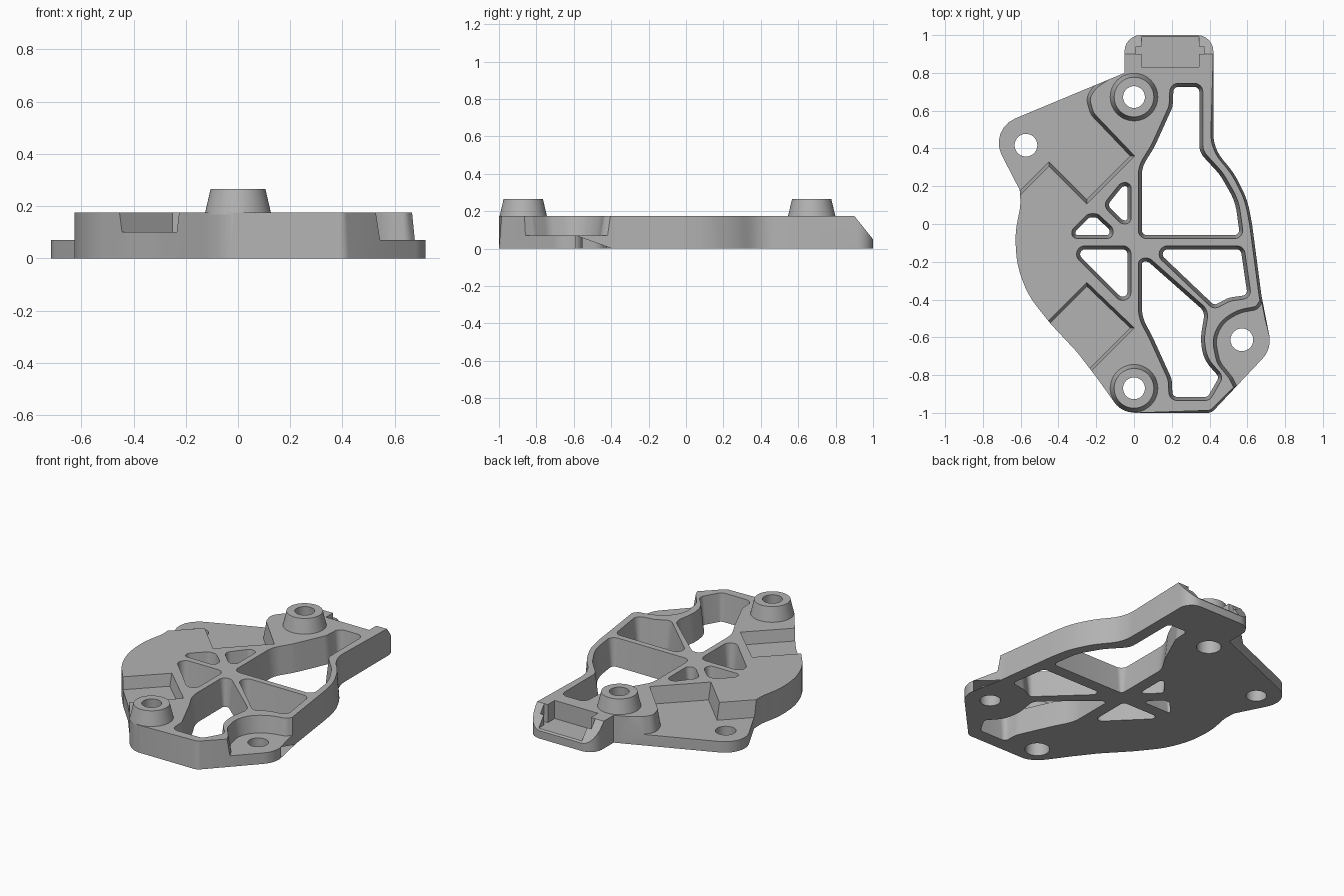
import bpy, bmesh, math
from mathutils import Vector

if "Cube" in bpy.data.objects:
    bpy.data.objects.remove(bpy.data.objects["Cube"])

TOP = 0.175

grey = bpy.data.materials.new("light_grey")
grey.use_nodes = True
tone = (0.45, 0.45, 0.45, 1)
grey.diffuse_color = tone
grey.node_tree.nodes["Principled BSDF"].inputs["Base Color"].default_value = tone


def rounded(points, radius):
    """Fillet a polygon; a third value on a point overrides the radius."""
    pts = [Vector(p[:2]) for p in points]
    out = []
    for i, p in enumerate(pts):
        r = points[i][2] if len(points[i]) > 2 else radius
        a, b = pts[i - 1] - p, pts[(i + 1) % len(pts)] - p
        half = a.angle(b) / 2
        if r == 0 or half > 1.55:
            out.append(p)
            continue
        t = min(r / math.tan(half), 0.46 * a.length, 0.46 * b.length)
        s, e = p + a.normalized() * t, p + b.normalized() * t
        c = p + (a.normalized() + b.normalized()).normalized() * t / math.cos(half)
        sweep = (s - c).angle_signed(e - c)
        rad, start = (s - c).length, math.atan2(s.y - c.y, s.x - c.x)
        n = 6
        for k in range(n + 1):
            ang = start - sweep * k / n
            out.append(c + rad * Vector((math.cos(ang), math.sin(ang))))
    area = sum(p.cross(q) for p, q in zip(out, out[1:] + out[:1]))
    return out if area > 0 else out[::-1]


def grown(pts, d, rule):
    """Push a counterclockwise polygon outwards by d where the rule holds."""
    out = []
    for i, p in enumerate(pts):
        a = (p - pts[i - 1]).normalized()
        b = (pts[(i + 1) % len(pts)] - p).normalized()
        n1, n2 = Vector((a.y, -a.x)), Vector((b.y, -b.x))
        m = (n1 + n2) / max(0.4, 1 + n1.dot(n2))
        out.append(p + m * d if rule(p) else p)
    return out


def prism(name, points, z0, z1, radius=0.0, draft=0.0, rule=lambda p: True):
    low = rounded(points, radius)
    high = grown(low, draft, rule)
    bm = bmesh.new()
    lo = [bm.verts.new((p.x, p.y, z0)) for p in low]
    hi = [bm.verts.new((p.x, p.y, z1)) for p in high]
    bm.faces.new(lo[::-1])
    bm.faces.new(hi)
    for i in range(len(lo)):
        j = (i + 1) % len(lo)
        bm.faces.new((lo[i], lo[j], hi[j], hi[i]))
    return finish(name, bm)


def cone(name, x, y, z0, z1, r0, r1):
    bm = bmesh.new()
    bmesh.ops.create_cone(bm, cap_ends=True, segments=48, radius1=r0, radius2=r1, depth=z1 - z0)
    bmesh.ops.translate(bm, verts=bm.verts, vec=(x, y, (z0 + z1) / 2))
    return finish(name, bm)


def finish(name, bm):
    bmesh.ops.recalc_face_normals(bm, faces=bm.faces)
    mesh = bpy.data.meshes.new(name)
    bm.to_mesh(mesh)
    bm.free()
    mesh.materials.append(grey)
    ob = bpy.data.objects.new(name, mesh)
    bpy.context.collection.objects.link(ob)
    return ob


def combine(target, tool, operation):
    mod = target.modifiers.new("shape", "BOOLEAN")
    mod.operation, mod.object, mod.solver = operation, tool, "EXACT"
    bpy.context.view_layer.objects.active = target
    bpy.ops.object.modifier_apply(modifier=mod.name)
    bpy.data.objects.remove(tool)


# Plate outline, with draft on the right side only
outline = [(-.03, -1), (.41, -1, .05), (.73, -.66, .14), (.675, -.38), (.625, 0), (.6, .13),
           (.53, .27), (.42, .4), (.42, 1, .085), (-.05, 1, .085), (-.05, .8, 0),
           (-.77, .5, .14), (-.605, .18, .05), (-.6, .1), (-.63, -.05), (-.62, -.22),
           (-.56, -.38), (-.44, -.53), (-.3, -.68), (-.2, -.81), (-.1, -.95)]
plate = prism("bracket_plate", outline, 0, TOP, 0.5, -0.013,
              lambda p: p.x > .05 and p.y < .85 and not (p.x > .5 and -.87 < p.y < -.45))

# Sloping end of the top tab
bm = bmesh.new()
bm.from_mesh(plate.data)
cut = bmesh.ops.bisect_plane(bm, geom=bm.verts[:] + bm.edges[:] + bm.faces[:],
                             plane_co=(0, .9, TOP), plane_no=(0, .125, .1), clear_outer=True)
bmesh.ops.contextual_create(bm, geom=[e for e in cut["geom_cut"] if isinstance(e, bmesh.types.BMEdge)])
bmesh.ops.recalc_face_normals(bm, faces=bm.faces)
bm.to_mesh(plate.data)
bm.free()

# Weight-saving windows between the ribs
windows = [
    [(.21, .725), (.345, .725), (.345, .38, .1), (.455, .26, .3), (.535, .12, .3), (.56, -.058),
     (.042, -.058), (.042, .3, .15), (.11, .41, .3), (.205, .62, .1)],
    [(.115, -.135), (.565, -.135), (.6, -.375), (.5, -.39, .1), (.425, -.43)],
    [(.042, -.2), (.075, -.2), (.375, -.465, .06), (.35, -.61, .3), (.37, -.72, .2), (.45, -.81),
     (.39, -.915), (.205, -.915), (.2, -.82, .1), (.1, -.6, .3), (.042, -.49, .2)],
    [(-.32, -.135), (-.035, -.135), (-.035, -.42)],
    [(-.31, -.057), (-.13, -.057), (-.13, -.03), (-.2, .035), (-.235, .035), (-.31, -.04)],
    [(-.035, .2), (-.035, .02), (-.06, .02), (-.14, .1), (-.06, .2)],
]
for w in windows:
    combine(plate, prism("window_cutter", w, -.005, TOP + .005, .025, .02), "DIFFERENCE")

# Lowered mounting ears
left_ear = [(-.02, .36), (-.25, .13), (-.45, .33), (-.66, .12), (-1, .12), (-1, 1), (-.1, 1),
            (-.09, .81), (-.15, .775, .1), (-.21, .735, .1), (-.255, .67, .1), (-.23, .58, .1)]
right_ear = [(.545, -.86), (.52, -.81, .04), (.455, -.73, .1), (.43, -.61, .3), (.475, -.52, .2),
             (.56, -.47, .2), (.655, -.453, .05), (.69, -.4), (.9, -.4), (.9, -.86)]
for ear in (left_ear, right_ear):
    combine(plate, prism("ear_cutter", ear, .07, TOP + .005, 0, .018), "DIFFERENCE")

# Shallow side notch
notch = [(-.25, -.33), (-.02, -.55), (-.34, -.87), (-.57, -.65)]
combine(plate, prism("notch_cutter", notch, .1, TOP + .005, 0, .016), "DIFFERENCE")

# Keyed slot in the sloping end
slot = [(.04, .83), (.345, .83), (.345, .9), (.37, .9), (.37, .94), (.345, .94),
        (.345, 1.05), (.04, 1.05), (.04, .94), (.01, .94), (.01, .9), (.04, .9)]
combine(plate, prism("slot_cutter", slot, .06, TOP + .02), "DIFFERENCE")

# Tapered bosses and their bores
for y in (.672, -.87):
    combine(plate, cone("boss", 0, y, TOP - .008, .265, .128, .105), "UNION")
    combine(plate, cone("bore_cutter", 0, y, -.01, .28, .072, .057), "DIFFERENCE")

# Ear bolt holes
for x, y in ((-.572, .417), (.571, -.613)):
    combine(plate, cone("bolt_cutter", x, y, -.01, .1, .06, .06), "DIFFERENCE")

bpy.ops.object.select_all(action="DESELECT")
plate.select_set(True)
bpy.context.view_layer.objects.active = plate
bpy.ops.object.shade_smooth_by_angle(angle=math.radians(25))
